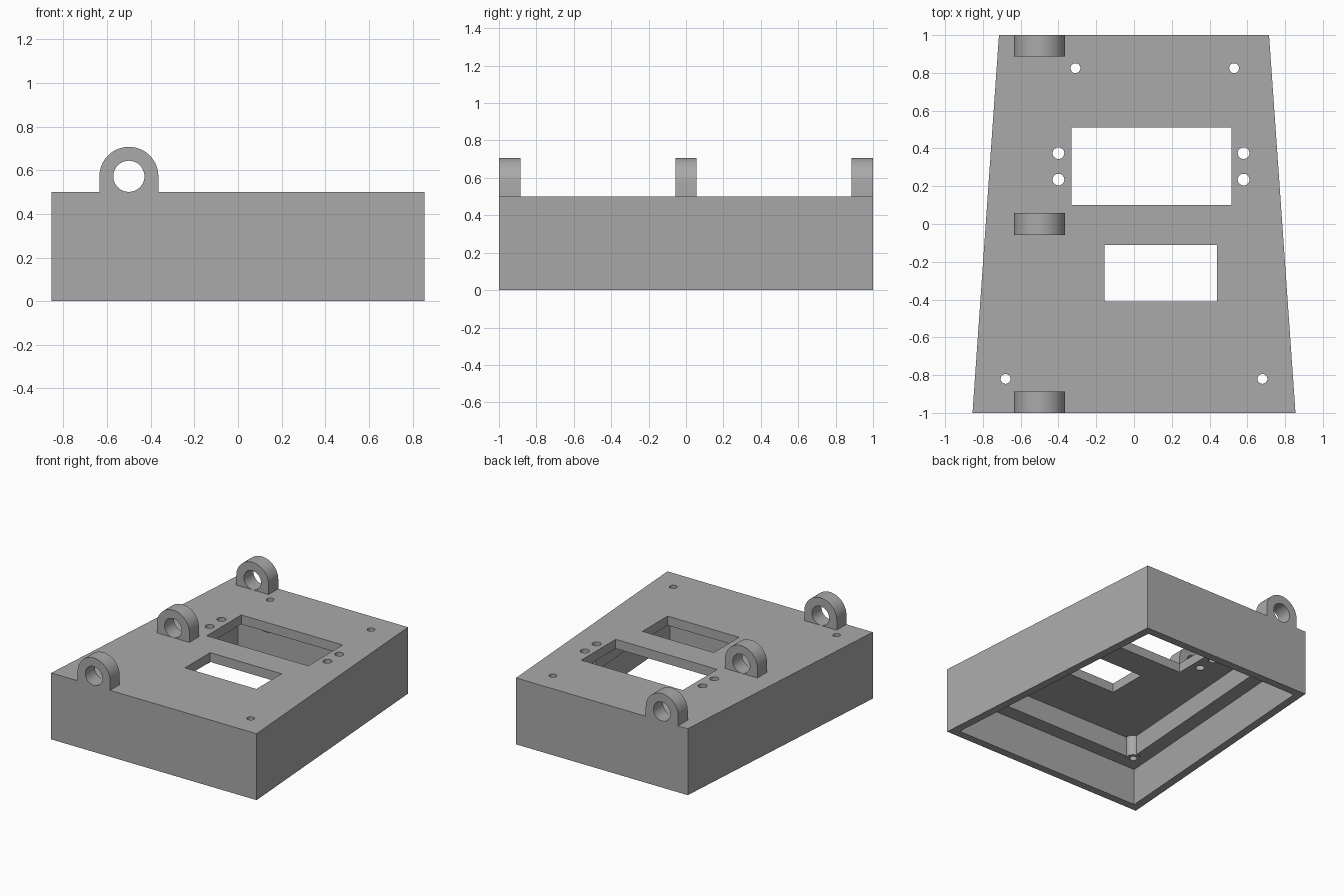
import bpy, bmesh, math
from mathutils import Matrix

cube = bpy.data.objects.get("Cube")
if cube:
    bpy.data.objects.remove(cube, do_unlink=True)

FRONT, BACK, TOP = 0.855, 0.715, 0.5
CEILING, LEDGE = 0.43, 0.28

grey = bpy.data.materials.new("plain_grey")
grey.use_nodes = True
grey.diffuse_color = (0.4, 0.4, 0.4, 1)
grey.node_tree.nodes["Principled BSDF"].inputs["Base Color"].default_value = (0.4, 0.4, 0.4, 1)


def finish(name, bm):
    bmesh.ops.recalc_face_normals(bm, faces=bm.faces)
    mesh = bpy.data.meshes.new(name)
    bm.to_mesh(mesh)
    bm.free()
    mesh.materials.append(grey)
    obj = bpy.data.objects.new(name, mesh)
    bpy.context.collection.objects.link(obj)
    return obj


def prism(name, outline, low, high, matrix=Matrix()):
    """Extrude a flat outline from low to high along local z."""
    bm = bmesh.new()
    face = bm.faces.new([bm.verts.new((x, y, low)) for x, y in outline])
    out = bmesh.ops.extrude_face_region(bm, geom=[face])
    moved = [v for v in out["geom"] if isinstance(v, bmesh.types.BMVert)]
    bmesh.ops.translate(bm, verts=moved, vec=(0, 0, high - low))
    bm.transform(matrix)
    return finish(name, bm)


def arc(cx, cy, radius, start=0, end=360, steps=32):
    count = steps if end - start == 360 else steps + 1
    angles = [math.radians(start + (end - start) * i / steps) for i in range(count)]
    return [(cx + radius * math.cos(a), cy + radius * math.sin(a)) for a in angles]


def trapezoid(inset):
    y = 1 - inset
    slope = (FRONT - BACK) / 2
    mid = (FRONT + BACK) / 2 - inset
    f, b = mid + slope * y, mid - slope * y
    return [(-f, -y), (f, -y), (b, y), (-b, y)]


def rectangle(x0, x1, y0, y1):
    return [(x0, y0), (x1, y0), (x1, y1), (x0, y1)]


def combine(target, tool, operation="DIFFERENCE"):
    tool.hide_render = True
    mod = target.modifiers.new("combine", "BOOLEAN")
    mod.operation, mod.solver, mod.object = operation, "EXACT", tool
    graph = bpy.context.evaluated_depsgraph_get()
    mesh = bpy.data.meshes.new_from_object(target.evaluated_get(graph))
    target.modifiers.clear()
    target.data = mesh
    bpy.data.objects.remove(tool, do_unlink=True)


# Tapered housing, hollowed from below with a stepped ledge
housing = prism("housing", trapezoid(0), 0, TOP)
combine(housing, prism("lower_pocket", trapezoid(0.06), -0.1, LEDGE))
combine(housing, prism("upper_pocket", trapezoid(0.17), 0.1, CEILING))

# Screw posts hanging from the ceiling
screws = [(-0.31, 0.825), (0.53, 0.825), (-0.68, -0.82), (0.68, -0.82)]
for x, y in screws:
    combine(housing, prism("screw_post", arc(x, y, 0.053), LEDGE - 0.005, 0.46), "UNION")

# Rectangular windows
for x0, x1, y0, y1 in [(-0.33, 0.515, 0.1, 0.51), (-0.155, 0.44, -0.41, -0.11)]:
    combine(housing, prism("window_cutter", rectangle(x0, x1, y0, y1), 0.35, 0.6))

# Screw holes and the small mounting holes beside the large window
holes = [(x, y, 0.026) for x, y in screws]
holes += [(x, y, 0.031) for x in (-0.4, 0.58) for y in (0.235, 0.375)]
for x, y, radius in holes:
    combine(housing, prism("hole_cutter", arc(x, y, radius), 0.1, 0.6))

# Three hinge lugs along one side
upright = Matrix.Rotation(math.pi / 2, 4, "X")
lug_outline = [(-0.635, TOP), (-0.365, TOP)] + arc(-0.5, 0.572, 0.135, 0, 180)
parts = [housing]
for name, y in [("front_lug", -0.943), ("middle_lug", 0), ("back_lug", 0.943)]:
    lug = prism(name, lug_outline, -y - 0.057, -y + 0.057, upright)
    bore = prism("bore_cutter", arc(-0.5, 0.572, 0.0715), -y - 0.1, -y + 0.1, upright)
    combine(lug, bore)
    parts.append(lug)

# Smooth the round walls and keep the edges sharp
for obj in parts:
    bpy.ops.object.select_all(action="DESELECT")
    obj.select_set(True)
    bpy.context.view_layer.objects.active = obj
    bpy.ops.object.shade_smooth_by_angle(angle=math.radians(30))
